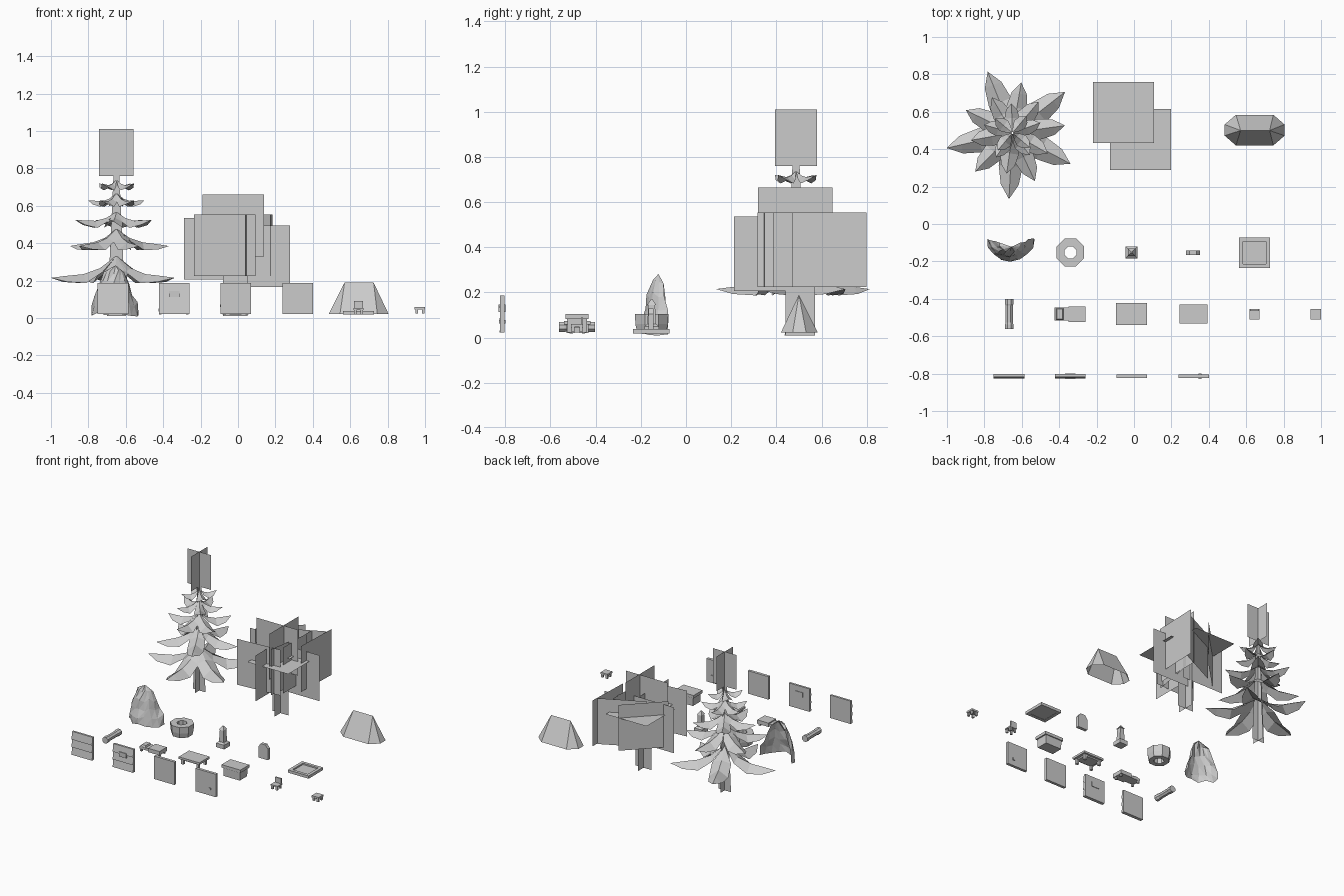
import bpy, math, random
from mathutils import Vector

if "Cube" in bpy.data.objects:
    bpy.data.objects.remove(bpy.data.objects["Cube"])
random.seed(4)


def mesh(name, verts, faces):
    me = bpy.data.meshes.new(name)
    me.from_pydata([tuple(v) for v in verts], [], faces)
    me.update()
    ob = bpy.data.objects.new(name, me)
    bpy.context.collection.objects.link(ob)
    return ob


def frustum(name, x, y, z0, z1, lo, hi):
    """Rectangular block; lo and hi are (half x, half y) at bottom and top."""
    v = [(x + sx * h[0], y + sy * h[1], z) for z, h in ((z0, lo), (z1, hi))
         for sx, sy in ((-1, -1), (1, -1), (1, 1), (-1, 1))]
    return mesh(name, v, [(3, 2, 1, 0), (4, 5, 6, 7)] +
                [(i, (i + 1) % 4, (i + 1) % 4 + 4, i + 4) for i in range(4)])


def box(name, x0, x1, y0, y1, z0, z1):
    h = ((x1 - x0) / 2, (y1 - y0) / 2)
    return frustum(name, (x0 + x1) / 2, (y0 + y1) / 2, z0, z1, h, h)


def card(name, x, y, z, angle, w=.33, h=.33, top_w=None):
    """Upright flat card turned about z."""
    a = math.radians(angle)
    d = Vector((math.cos(a), math.sin(a), 0)) / 2
    c, u = Vector((x, y, z)), Vector((0, 0, h / 2))
    t = w if top_w is None else top_w
    return mesh(name, [c - d * w - u, c + d * w - u, c + d * t + u, c - d * t + u], [(0, 1, 2, 3)])


def lathe(name, profile, n, closed, origin, axis='z', turn=0.0):
    """Revolve (radius, height) points with n flat sides."""
    v, f, m = [], [], len(profile)
    for i in range(n):
        a = math.tau * i / n + turn
        for r, h in profile:
            p = (r * math.cos(a), r * math.sin(a), h)
            if axis == 'y':
                p = (p[0], h, p[1])
            v.append(Vector(p) + Vector(origin))
    for i in range(n):
        k = (i + 1) % n
        for j in range(m if closed else m - 1):
            q = (j + 1) % m
            f.append((i * m + j, k * m + j, k * m + q, i * m + q))
    if not closed:
        f += [[i * m for i in range(n)][::-1], [i * m + m - 1 for i in range(n)]]
    return mesh(name, v, f)


def legs(name, x0, x1, y0, y1, z0, z1, t):
    for i, x in enumerate((x0, x1 - t)):
        for j, y in enumerate((y0, y1 - t)):
            box(f"{name}_leg_{i}{j}", x, x + t, y, y + t, z0, z1)


# Pine: crossed trunk and crown cards, tiers of drooping folded boughs
PX, PY = -.65, .487
for i, a in enumerate((0, 90)):
    card(f"pine_trunk_{i}", PX, PY, .395, a, .1, .77, .03)
    card(f"pine_crown_{i}", PX, PY, .885, a, .185, .25)


def bough_tier(name, angles, R, root_z, mid_z, tip_z, w):
    v, f = [], []
    for ang in angles:
        a = math.radians(ang)
        r = R * random.uniform(.96, 1.03)
        d, s = Vector((math.cos(a), math.sin(a), 0)), Vector((-math.sin(a), math.cos(a), 0))
        o = Vector((PX, PY, 0))
        b = len(v)
        lip = (mid_z * 2 + root_z) / 3
        # (distance, ridge height, half width, droop of the edges)
        rows = ((.005, root_z, .004, .002), (r * .25, lip, r * .18, .02),
                (r * .5, mid_z, w, w * .75), (r * .78, (mid_z + tip_z) / 2, w * .75, w * .5))
        for rad, z, hw, drop in rows:
            p = o + d * rad + Vector((0, 0, z))
            v += [p + s * hw - Vector((0, 0, drop)), p, p - s * hw - Vector((0, 0, drop))]
        v.append(o + d * r + Vector((0, 0, tip_z)))
        for k in (0, 3, 6):
            f += [(b + k, b + k + 3, b + k + 4, b + k + 1), (b + k + 1, b + k + 4, b + k + 5, b + k + 2)]
        f += [(b + 9, b + 12, b + 10), (b + 10, b + 12, b + 11)]
    mesh(name, v, f)


bough_tier("pine_tier_1", (38, 112, 193, 267, 332), .365, .33, .235, .215, .064)
bough_tier("pine_tier_2", (154, 226, 295, 8, 80), .28, .475, .405, .385, .056)
bough_tier("pine_tier_3", (190, 262, 330, 50, 120), .225, .565, .52, .525, .05)
bough_tier("pine_tier_4", (20, 92, 164, 236, 308), .155, .665, .625, .63, .04)
bough_tier("pine_tier_5", (50, 140, 230, 320), .12, .735, .71, .72, .036)

# Leafy tree made of crossed square cards
for i, a in enumerate((0, 90)):
    card(f"leafy_trunk_{i}", -.015, .505, .18, a, .13, .34)
wide = [(-.125, .55, .37), (-.025, .483, .495), (.112, .53, .33)]
deep = [(-.01, .378, .372), (.03, .483, .5), (.09, .55, .39)]
for i in range(3):
    card(f"foliage_wide_{i}", *wide[i], 0)
    card(f"foliage_deep_{i}", *deep[i], 90)
for i, (x, y, a) in enumerate(((-.112, .645, 45), (.178, .635, 88), (-.07, .337, 4), (.03, .683, 26),
                               (.068, .48, 80))):
    card(f"foliage_turned_{i}", x, y, .39, a)
for i, (x, y, z) in enumerate(((-.055, .597, .46), (.035, .452, .43))):
    h = .163
    mesh(f"foliage_flat_{i}", [(x - h, y - h, z), (x + h, y - h, z), (x + h, y + h, z), (x - h, y + h, z)],
         [(0, 1, 2, 3)])

# Open-bottomed tent on an eight-sided outline
outline = [(-.16, -.03), (-.1, -.082), (.1, -.082), (.16, -.03), (.16, .03), (.1, .082), (-.1, .082), (-.16, .03)]
mesh("tent", [(.645 + x, .502 + y, .022) for x, y in outline] + [(.57, .5, .19), (.725, .5, .19)],
     [(1, 2, 9, 8), (5, 6, 8, 9), (0, 1, 8), (7, 0, 8), (6, 7, 8), (2, 3, 9), (3, 4, 9), (4, 5, 9)])

# Craggy cliff shell, hollow at the back
v, f, cols = [], [], 9
rows = [(.02, .13, .125, -.075), (.075, .12, .115, -.08), (.13, .098, .1, -.085),
        (.19, .085, .075, -.095), (.245, .055, .048, -.1)]
for z, rx, ry, cy in rows:
    for i in range(cols):
        a = math.pi * (1 + i / (cols - 1)) + random.uniform(-.05, .05)
        k = random.uniform(.92, 1.07)
        v.append((-.663 + rx * k * math.cos(a), cy + ry * k * math.sin(a), z + random.uniform(-.012, .012)))
v.append((-.655, -.122, .282))
for r in range(len(rows) - 1):
    for i in range(cols - 1):
        p = r * cols + i
        f += [(p, p + 1, p + cols + 1), (p, p + cols + 1, p + cols)]
last = (len(rows) - 1) * cols
f += [(last + i, last + i + 1, len(v) - 1) for i in range(cols - 1)]
mesh("cliff_rock", v, f)

# Well ring
lathe("well", [(.034, .025), (.07, .025), (.078, .06), (.08, .105), (.034, .105)],
      8, True, (-.34, -.152, 0), 'z', math.pi / 8)

# Stepped obelisk
frustum("obelisk_base", -.013, -.152, .02, .05, (.032, .032), (.032, .032))
frustum("obelisk_step", -.013, -.152, .05, .06, (.032, .032), (.02, .02))
frustum("obelisk_shaft", -.013, -.152, .06, .145, (.019, .019), (.015, .015))
frustum("obelisk_cap", -.013, -.152, .145, .17, (.02, .02), (.003, .003))

# Headstone with cut shoulders
prof = [(-.038, .025), (.038, .025), (.038, .105), (.018, .13), (-.018, .13), (-.038, .105)]
n = len(prof)
mesh("headstone", [(.316 + x, y, z) for y in (-.166, -.143) for x, z in prof],
     [tuple(range(n)), tuple(range(2 * n - 1, n - 1, -1))] +
     [(i, i + n, (i + 1) % n + n, (i + 1) % n) for i in range(n)])

# Square plot with raised rim
box("plot_soil", .582, .708, -.215, -.09, .02, .028)
for i, b in enumerate(((.562, .728, -.235, -.213), (.562, .728, -.094, -.072),
                       (.562, .584, -.213, -.094), (.706, .728, -.213, -.094))):
    box(f"plot_rim_{i}", *b, .018, .038)

# Log lying along y
lathe("log", [(.024, -.08), (.024, -.055), (.021, -.045), (.021, .045), (.024, .055), (.024, .08)],
      8, False, (-.667, -.482, .047), 'y', math.pi / 8)

# Bed
box("mattress", -.425, -.345, -.515, -.447, .035, .052)
box("blanket", -.35, -.26, -.524, -.44, .032, .06)
frustum("pillow", -.397, -.481, .052, .064, (.02, .032), (.016, .026))
legs("bed", -.422, -.265, -.515, -.447, .018, .036, .014)

# Table
box("table_top", -.095, .07, -.54, -.422, .058, .073)
box("table_apron", -.075, .05, -.525, -.437, .048, .058)
legs("table", -.082, .057, -.53, -.432, .02, .058, .018)

# Chest with overhanging lid
frustum("chest_body", .317, -.482, .022, .085, (.064, .042), (.066, .044))
box("chest_lid", .242, .392, -.533, -.431, .083, .104)

# Chair and stool
box("chair_seat", .617, .672, -.51, -.455, .044, .053)
box("chair_back", .621, .668, -.464, -.455, .053, .09)
legs("chair", .62, .669, -.507, -.458, .02, .045, .013)
box("stool_seat", .945, 1.0, -.51, -.455, .047, .06)
legs("stool", .948, .997, -.507, -.458, .024, .048, .014)


# Wall panels
def siding(name, x0, x1, z0, z1):
    """One tapered board, thicker at its lower edge."""
    t0, t1, back = -.826, -.818, -.803
    mesh(name, [(x0, t0, z0), (x1, t0, z0), (x1, t1, z1), (x0, t1, z1),
                (x0, back, z0), (x1, back, z0), (x1, back, z1), (x0, back, z1)],
         [(0, 1, 2, 3), (5, 4, 7, 6), (1, 5, 6, 2), (4, 0, 3, 7), (3, 2, 6, 7), (4, 5, 1, 0)])


for i in range(3):
    z = .022 + i * .055
    siding(f"plank_wall_{i}", -.75, -.586, z, z + .055)
    siding(f"window_wall_{i}", -.422, -.259, z, z + .055)
box("window_frame", -.37, -.312, -.829, -.799, .113, .146)
box("plain_wall", -.094, .07, -.824, -.804, .022, .187)
box("door", .237, .4, -.824, -.804, .022, .187)
box("door_handle", .345, .36, -.828, -.798, .062, .078)
